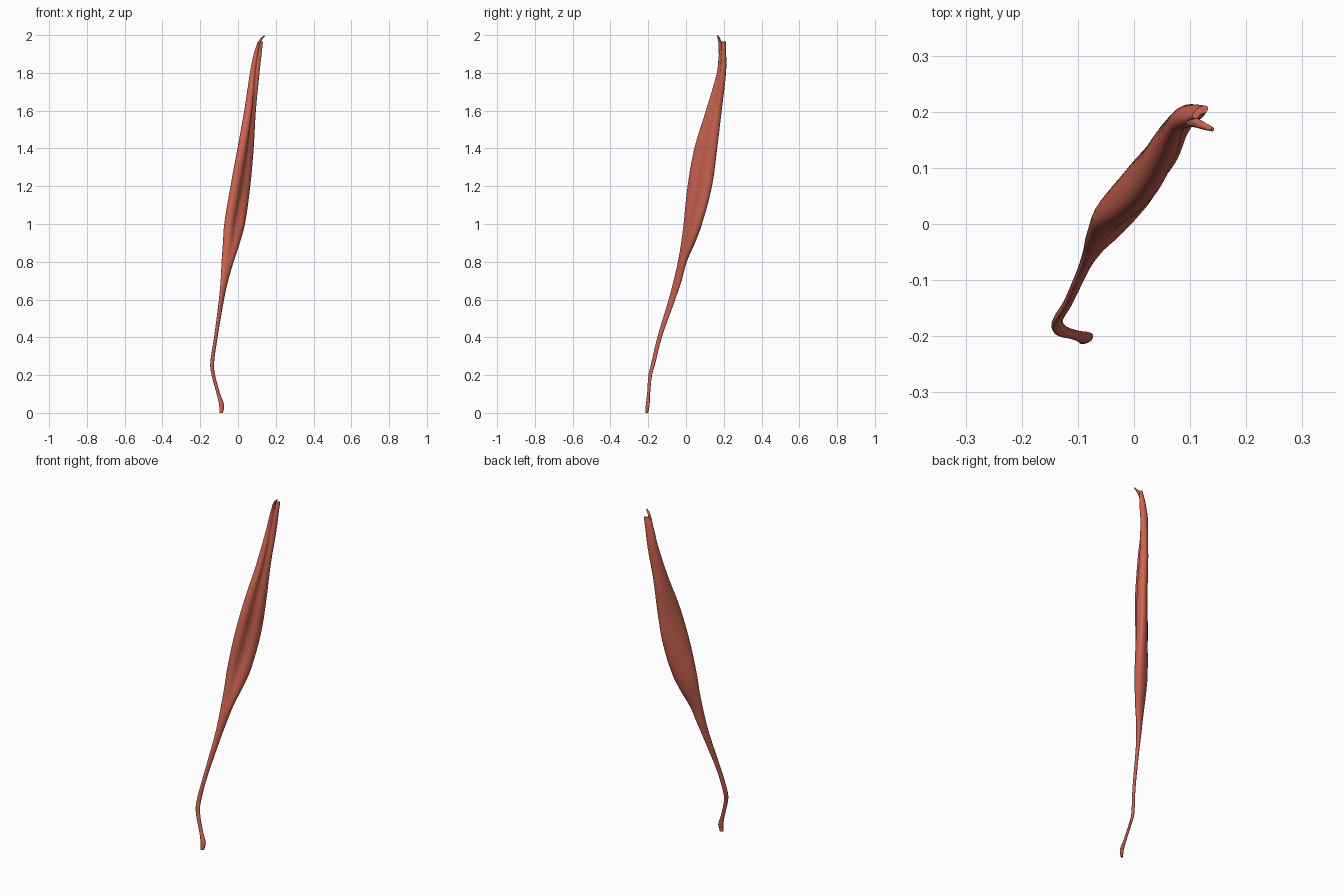
import bpy, bmesh
from math import sin, cos, pi, sqrt, exp
from mathutils import Vector

if "Cube" in bpy.data.objects:
    bpy.data.objects.remove(bpy.data.objects["Cube"])

mat = bpy.data.materials.new("muscle_red")
mat.diffuse_color = (0.62, 0.13, 0.085, 1)
mat.use_nodes = True
mat.node_tree.nodes["Principled BSDF"].inputs["Base Color"].default_value = mat.diffuse_color

# Sections: z, xmin, xmax, ymin, ymax, half thickness
SECTIONS = [
    (0.00, -.098, -.080, -.214, -.200, .006),
    (0.04, -.100, -.073, -.213, -.193, .009),
    (0.10, -.113, -.094, -.206, -.190, .007),
    (0.20, -.140, -.121, -.199, -.180, .007),
    (0.26, -.147, -.127, -.185, -.163, .008),
    (0.40, -.127, -.108, -.152, -.128, .008),
    (0.60, -.101, -.074, -.092, -.057, .010),
    (0.70, -.092, -.052, -.066, -.023, .015),
    (0.80, -.087, -.023, -.043, .004, .020),
    (0.90, -.080, .010, -.026, .048, .029),
    (1.00, -.073, .037, -.013, .085, .034),
    (1.20, -.040, .065, .008, .138, .035),
    (1.40, -.003, .083, .044, .165, .033),
    (1.60, .033, .095, .105, .189, .028),
    (1.80, .063, .114, .163, .212, .021),
    (1.90, .083, .125, .174, .213, .017),
    (1.965, .104, .132, .188, .211, .008),
]
SIDES, STEPS = 28, 4


def catmull(rows, steps):
    out = []
    for i in range(len(rows) - 1):
        p = [Vector(rows[max(0, min(len(rows) - 1, i + k))]) for k in (-1, 0, 1, 2)]
        m1 = (p[2] - p[0]) / (p[2][0] - p[0][0])
        m2 = (p[3] - p[1]) / (p[3][0] - p[1][0])
        h = p[2][0] - p[1][0]
        for s in range(steps):
            t = s / steps
            out.append((2*t**3 - 3*t*t + 1)*p[1] + (t**3 - 2*t*t + t)*h*m1
                       + (3*t*t - 2*t**3)*p[2] + (t**3 - t*t)*h*m2)
    return out + [Vector(rows[-1])]


def section_ring(row):
    """Flattened ellipse on the diagonal, grooved along its front right face."""
    z, x0, x1, y0, y1, b = row
    hx, hy = (x1 - x0) / 2, (y1 - y0) / 2
    b = min(b, hx * .95, hy * .95)
    a = sqrt(hx*hx + hy*hy - b*b)
    c = sqrt(max(0, min(1, (hx*hx - b*b) / (a*a - b*b))))
    s = sqrt(1 - c*c)
    groove = .55 * max(0, min(1, (z - .75) / .3))
    ring = []
    for k in range(SIDES):
        t = 2 * pi * k / SIDES
        u, v = a * cos(t), b * sin(t)
        if v > 0:
            v *= 1 - groove * exp(-((cos(t) + .1) / .38) ** 2)
        ring.append(Vector(((x0 + x1)/2 + u*c + v*s, (y0 + y1)/2 + u*s - v*c, z)))
    return ring


def loft(name, rings):
    bm = bmesh.new()
    loops = [[bm.verts.new(p) for p in r] for r in rings]
    for lo, hi in zip(loops, loops[1:]):
        for k in range(len(lo)):
            n = (k + 1) % len(lo)
            bm.faces.new((lo[k], lo[n], hi[n], hi[k]))
    bm.faces.new(loops[0][::-1])
    bm.faces.new(loops[-1])
    bmesh.ops.recalc_face_normals(bm, faces=bm.faces)
    me = bpy.data.meshes.new(name)
    bm.to_mesh(me)
    bm.free()
    ob = bpy.data.objects.new(name, me)
    bpy.context.collection.objects.link(ob)
    me.materials.append(mat)
    bpy.ops.object.select_all(action='DESELECT')
    ob.select_set(True)
    bpy.context.view_layer.objects.active = ob
    bpy.ops.object.shade_smooth_by_angle(angle=pi / 4)
    return ob


# Muscle belly with its long lower tendon
loft("muscle_belly_and_tendon", [section_ring(r) for r in catmull(SECTIONS, STEPS)])

# Thin upper tendon prong curling off the top: z, x, y, radius
PRONG = [(1.84, .090, .186, .010), (1.91, .098, .184, .011), (1.955, .110, .181, .009),
         (1.98, .124, .175, .007), (1.996, .140, .169, .004)]
rings = []
for z, x, y, r in catmull(PRONG, 3):
    rings.append([Vector((x + r*.6*cos(2*pi*k/12), y + r*sin(2*pi*k/12),
                          z - r*.5*cos(2*pi*k/12))) for k in range(12)])
loft("upper_tendon_prong", rings)
